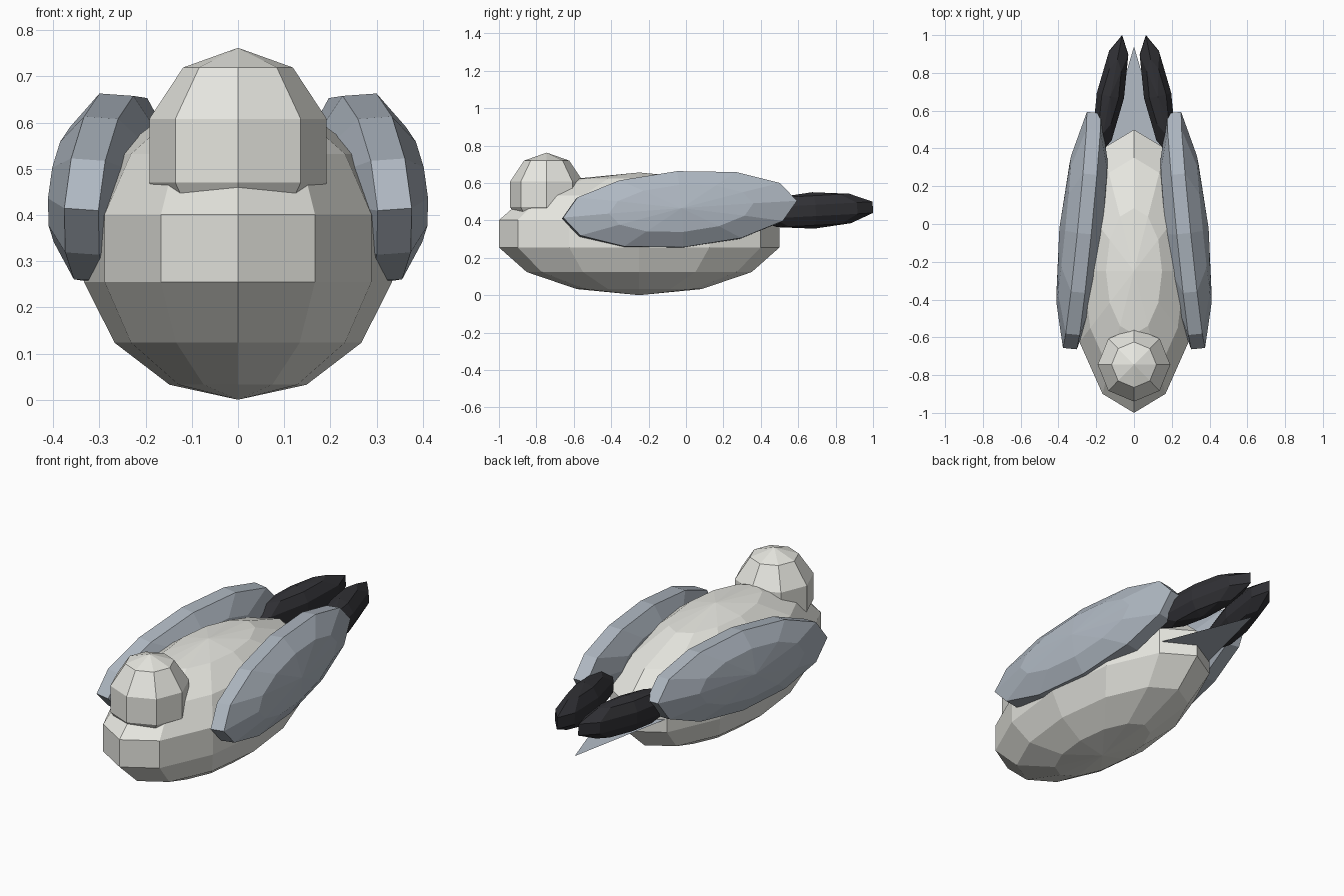
import bpy, bmesh
from math import radians
from mathutils import Matrix, Euler

if "Cube" in bpy.data.objects:
    bpy.data.objects.remove(bpy.data.objects["Cube"])


def material(name, rgb):
    m = bpy.data.materials.new(name)
    m.diffuse_color = (*rgb, 1)
    m.use_nodes = True
    m.node_tree.nodes["Principled BSDF"].inputs["Base Color"].default_value = m.diffuse_color
    return m


PALE = material("pale_feather", (0.80, 0.80, 0.75))
BLUE = material("slate_feather", (0.43, 0.48, 0.54))
DARK = material("dark_feather", (0.03, 0.03, 0.035))


def add_object(name, bm, mat):
    mesh = bpy.data.meshes.new(name)
    bm.to_mesh(mesh)
    bm.free()
    mesh.materials.append(mat)
    obj = bpy.data.objects.new(name, mesh)
    bpy.context.collection.objects.link(obj)
    return obj


def ellipsoid(name, mat, centre, radii, segments, rings, rot=(0, 0, 0), poles_x=False):
    """Low-poly sphere, squashed to radii, then rotated (degrees) and placed."""
    bm = bmesh.new()
    bmesh.ops.create_uvsphere(bm, u_segments=segments, v_segments=rings, radius=1)
    turn = Matrix.Rotation(radians(90 if poles_x else 0), 4, 'Y')
    spin = Euler([radians(a) for a in rot], 'XYZ').to_matrix().to_4x4()
    place = Matrix.Translation(centre) @ spin @ Matrix.Diagonal((*radii, 1)) @ turn
    bmesh.ops.transform(bm, matrix=place, verts=bm.verts)
    return add_object(name, bm, mat)


# Body and head
ellipsoid("body", PALE, (0, -0.25, 0.328), (0.342, 0.769, 0.328), 12, 7)
ellipsoid("head", PALE, (0, -0.745, 0.539), (0.202, 0.205, 0.223), 8, 5)

# Folded wings and dark wing tips, mirrored left and right
for side, s in (("right", 1), ("left", -1)):
    ellipsoid(side + "_wing", BLUE, (s * 0.276, -0.035, 0.457),
              (0.12, 0.662, 0.215), 12, 5, (4.1, -4 * s, 5.5 * s), poles_x=True)
    ellipsoid(side + "_wing_tip", DARK, (s * 0.125, 0.68, 0.453),
              (0.077, 0.342, 0.0975), 8, 5, (3, 0, 11 * s))

# Flat triangular tail
bm = bmesh.new()
bm.faces.new([bm.verts.new(p) for p in ((-0.17, 0.36, 0.325), (0.17, 0.36, 0.325), (0, 0.94, 0.29))])
add_object("tail", bm, BLUE)
